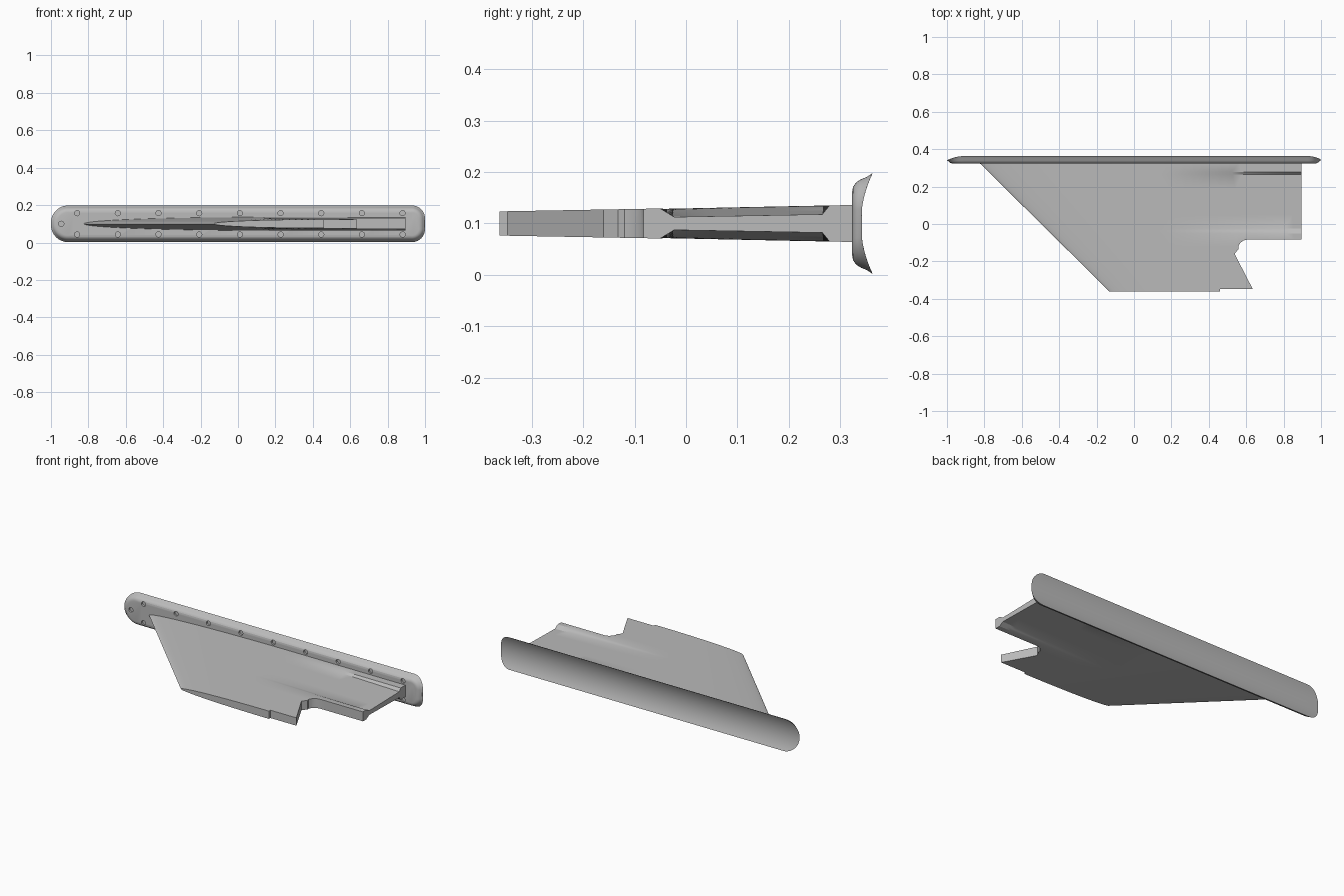
import bpy, bmesh, math
from mathutils import Matrix, Vector

cube = bpy.data.objects.get("Cube")
if cube:
    bpy.data.objects.remove(cube)

grey = bpy.data.materials.new("mid_grey")
grey.use_nodes = True
grey.diffuse_color = (0.5, 0.5, 0.5, 1)
grey.node_tree.nodes["Principled BSDF"].inputs["Base Color"].default_value = (0.5, 0.5, 0.5, 1)

MID = 0.1  # height of the symmetry plane


def finish(name, bm):
    bmesh.ops.remove_doubles(bm, verts=bm.verts, dist=1e-5)
    bmesh.ops.recalc_face_normals(bm, faces=bm.faces)
    mesh = bpy.data.meshes.new(name)
    bm.to_mesh(mesh)
    bm.free()
    mesh.materials.append(grey)
    obj = bpy.data.objects.new(name, mesh)
    bpy.context.collection.objects.link(obj)
    return obj


def select(obj):
    bpy.ops.object.select_all(action='DESELECT')
    obj.select_set(True)
    bpy.context.view_layer.objects.active = obj


def cut_and_smooth(obj, cutter):
    cutter.hide_render = True
    mod = obj.modifiers.new("cut", 'BOOLEAN')
    mod.operation = 'DIFFERENCE'
    mod.solver = 'EXACT'
    mod.object = cutter
    select(obj)
    bpy.ops.object.modifier_apply(modifier=mod.name)
    bpy.data.objects.remove(cutter)
    bpy.ops.object.shade_smooth_by_angle(angle=math.radians(30))


def quad(bm, *verts):
    if len(set(verts)) > 2:
        bm.faces.new(verts)


# Base plate: rounded outline, soft front rim, hollow cylindrical back
HALF, FRONT, HOLLOW, RIM = 0.098, 0.323, 0.34, 0.363
RADIUS = (HALF ** 2 + (RIM - HOLLOW) ** 2) / (2 * (RIM - HOLLOW))


def back_y(z):
    return HOLLOW + RADIUS - math.sqrt(RADIUS ** 2 - z * z)


def upper_outline(inset, steps=12):
    pts = []
    for side, r in ((-1, 0.092), (1, 0.07)):
        arc = []
        for i in range(steps + 1):
            a = math.pi / 2 * i / steps
            arc.append((side * (1 - r + (r - inset) * math.cos(a)),
                        HALF - r + (r - inset) * math.sin(a)))
        pts += arc if side < 0 else arc[::-1]
    return pts


bm = bmesh.new()
rim_profile = ((0, 1), (0.008, 0.76), (0.012, 0.5), (0.018, 0.24), (0.027, 0.06), (0.036, 0))
rings = []
for inset, t in rim_profile:
    top = upper_outline(inset)
    loop = top + [(x, -z) for x, z in reversed(top)]
    rings.append([bm.verts.new((x, FRONT + t * (back_y(z) - FRONT), MID + z)) for x, z in loop])
for a, b in zip(rings, rings[1:]):
    for i in range(len(a)):
        j = (i + 1) % len(a)
        quad(bm, a[i], a[j], b[j], b[i])
bm.faces.new(rings[-1])
N = 16
columns = []
for x, z in upper_outline(0):
    heights = [z * (1 - 2 * k / N) for k in range(N + 1)]
    columns.append([bm.verts.new((x, back_y(h), MID + h)) for h in heights])
for a, b in zip(columns, columns[1:]):
    for k in range(N):
        quad(bm, a[k], a[k + 1], b[k + 1], b[k])
plate = finish("base_plate", bm)

# Screw holes: two rows and one at the rounded end
bm = bmesh.new()
spots = [(-0.86 + 0.2175 * i, s * 0.057) for i in range(9) for s in (-1, 1)] + [(-0.945, 0)]
for x, z in spots:
    place = Matrix.Translation((x, FRONT, MID + z)) @ Matrix.Rotation(math.pi / 2, 4, 'X')
    bmesh.ops.create_cone(bm, cap_ends=True, segments=16, radius1=0.014, radius2=0.014,
                          depth=0.022, matrix=place)
cut_and_smooth(plate, finish("screw_hole_cutter", bm))

# Fin: swept blade with rounded nose, and a hollow on each side fading in toward the rear
TIP, ROOT, REAR = -0.362, 0.33, 0.896


def lerp(a, b, t):
    return a + (b - a) * t


def half_thickness(x, y, nose):
    t = (y - TIP) / (ROOT - TIP)
    u = min(1, max(0, (x - nose) / lerp(0.6, 1.0, t)))
    h = lerp(0.0235, 0.036, t) * math.sqrt(max(0, 1 - (1 - u) ** 2))
    mask = max(0, min(1, (y + 0.05) / 0.027, (0.279 - y) / 0.014))
    return h - 0.017 * mask * max(0, (x - 0.15) / (REAR - 0.15))


bm = bmesh.new()
ys = [TIP, -0.28, -0.2, -0.12, -0.05, -0.0365, -0.023, 0.05, 0.12, 0.19, 0.265, 0.279, ROOT]
COLS = 48
sheets = {1: [], -1: []}
for y in ys:
    nose = lerp(-0.13, -0.83, (y - TIP) / (ROOT - TIP))
    xs = [lerp(nose, REAR, (i / COLS) ** 1.6) for i in range(COLS + 1)]
    for s in sheets:
        sheets[s].append([bm.verts.new((x, y, MID + s * half_thickness(x, y, nose))) for x in xs])
for rows in sheets.values():
    for a, b in zip(rows, rows[1:]):
        for i in range(COLS):
            quad(bm, a[i], a[i + 1], b[i + 1], b[i])
up, down = sheets[1], sheets[-1]
for r in (0, -1):
    for i in range(COLS):
        quad(bm, up[r][i], up[r][i + 1], down[r][i + 1], down[r][i])
for r in range(len(ys) - 1):
    quad(bm, up[r][-1], up[r + 1][-1], down[r + 1][-1], down[r][-1])
fin = finish("fin", bm)

# Stepped notch at the rear of the fin tip
notch = ((0.46, -0.45), (0.46, -0.348), (0.635, -0.348), (0.538, -0.16), (0.56, -0.132),
         (0.557, -0.12), (0.568, -0.102), (0.583, -0.089), (0.605, -0.083), (1, -0.083), (1, -0.45))
bm = bmesh.new()
base = bm.faces.new([bm.verts.new((x, y, 0)) for x, y in notch])
ext = bmesh.ops.extrude_face_region(bm, geom=[base])
bmesh.ops.translate(bm, vec=Vector((0, 0, 0.2)),
                    verts=[v for v in ext["geom"] if isinstance(v, bmesh.types.BMVert)])
cut_and_smooth(fin, finish("notch_cutter", bm))
